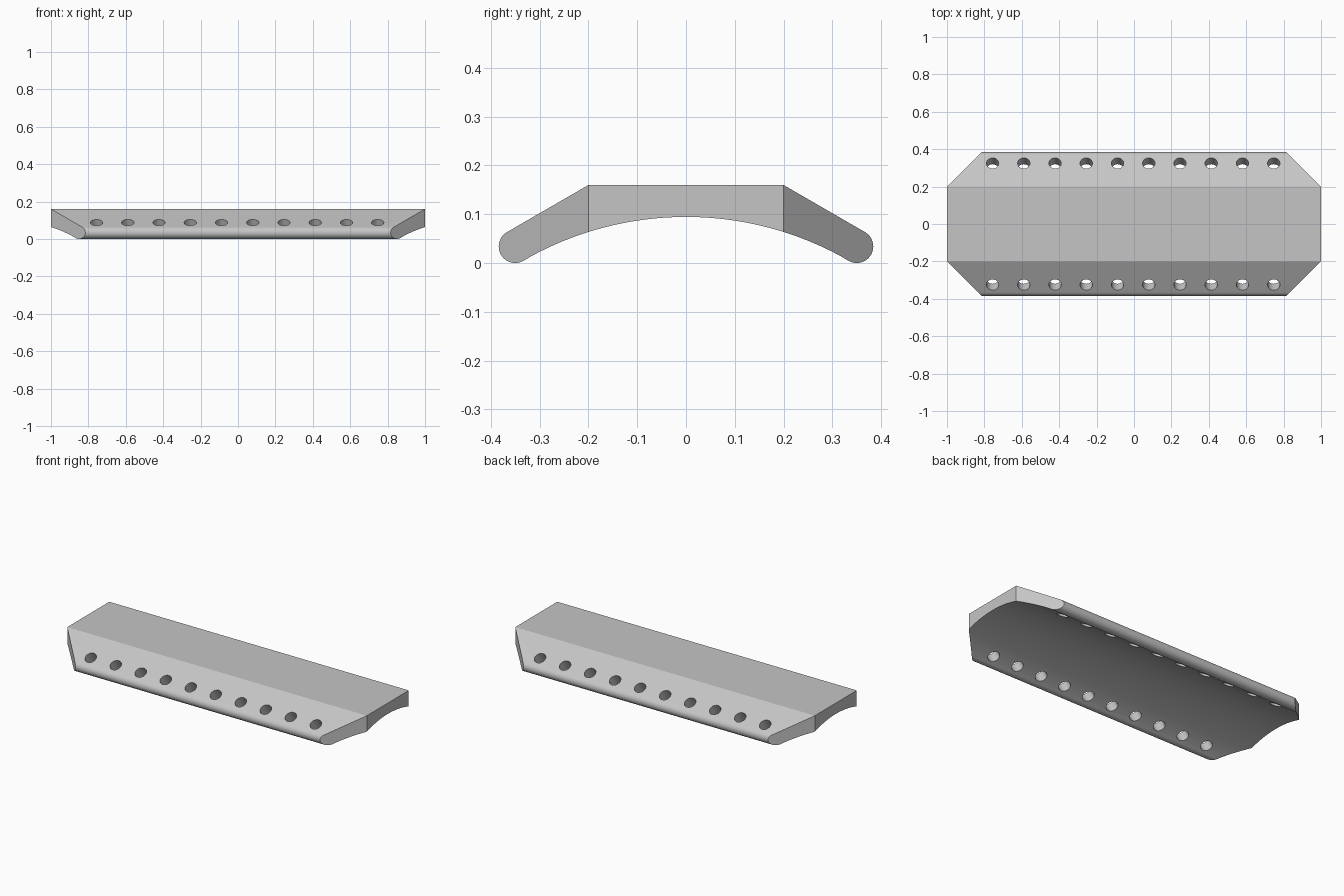
import bpy, bmesh
from math import sin, cos, asin, pi, radians
from mathutils import Matrix, Vector

cube = bpy.data.objects.get("Cube")
if cube:
    bpy.data.objects.remove(cube)

SLOPE = radians(30)
SHOULDER = 0.2            # half width of the flat top
TOP = 0.16
LIP_Y, LIP_R = 0.35, 0.034
ARCH_R, ARCH_TOP = 0.666, 0.0945

grey = bpy.data.materials.new("light grey")
grey.use_nodes = True
colour = (0.56, 0.56, 0.56, 1)
grey.diffuse_color = colour
grey.node_tree.nodes["Principled BSDF"].inputs["Base Color"].default_value = colour


def arch(angle):
    return (ARCH_R * sin(angle), ARCH_TOP - ARCH_R * (1 - cos(angle)))


def steps(start, end, count):
    return [start + (end - start) * i / count for i in range(count + 1)]


# Half of the cross-section, split where the chamfered ends begin
bend = asin(SHOULDER / ARCH_R)
crown = [arch(a) for a in steps(0, bend, 12)]
haunch = [arch(a) for a in steps(bend, SLOPE, 8)][1:-1]
lip = [(LIP_Y + LIP_R * cos(a), LIP_R + LIP_R * sin(a))
       for a in steps(-pi / 2 - SLOPE, pi / 2 - SLOPE, 24)]
wing = [crown[-1]] + haunch + lip + [(SHOULDER, TOP)]


def flip(points):
    return [(-y, z) for y, z in reversed(points)]


middle = flip(crown)[:-1] + crown + [(SHOULDER, TOP), (-SHOULDER, TOP)]
outline = flip(crown)[:-1] + crown[:-1] + wing + flip(wing)[:-1]

# Body: long bar with ends mitred at 45 degrees beyond the shoulders
bm = bmesh.new()
verts = {}


def vert(point, side):
    y, z = point
    key = (round(y, 5), round(z, 5), side)
    if key not in verts:
        verts[key] = bm.verts.new((side * (1 - max(0, abs(y) - SHOULDER)), y, z))
    return verts[key]


for a, b in zip(outline, outline[1:] + outline[:1]):
    if a != b:
        bm.faces.new([vert(a, -1), vert(b, -1), vert(b, 1), vert(a, 1)])
for side in (-1, 1):
    for section in (middle, wing, flip(wing)):
        bm.faces.new([vert(p, side) for p in section])
bmesh.ops.recalc_face_normals(bm, faces=bm.faces)


def make_object(name, bm):
    mesh = bpy.data.meshes.new(name)
    bm.to_mesh(mesh)
    bm.free()
    mesh.materials.append(grey)
    obj = bpy.data.objects.new(name, mesh)
    bpy.context.collection.objects.link(obj)
    return obj


body = make_object("perforated_bar", bm)

# Two rows of round holes drilled square to the sloping sides
drill = bmesh.new()
for side in (-1, 1):
    tilt = Matrix.Rotation(-side * SLOPE, 4, "X")
    for i in range(10):
        place = Matrix.Translation(Vector((-0.756 + 0.167 * i, side * 0.325, 0.088)))
        bmesh.ops.create_cone(drill, cap_ends=True, segments=32, radius1=0.033,
                              radius2=0.033, depth=0.3, matrix=place @ tilt)
cutter = make_object("hole_cutter", drill)
cutter.hide_render = True

bpy.ops.object.select_all(action="DESELECT")
bpy.context.view_layer.objects.active = body
body.select_set(True)
holes = body.modifiers.new("holes", "BOOLEAN")
holes.operation = "DIFFERENCE"
holes.solver = "EXACT"
holes.object = cutter
bpy.ops.object.modifier_apply(modifier=holes.name)
bpy.data.objects.remove(cutter)
bpy.ops.object.shade_smooth_by_angle(angle=radians(25))
